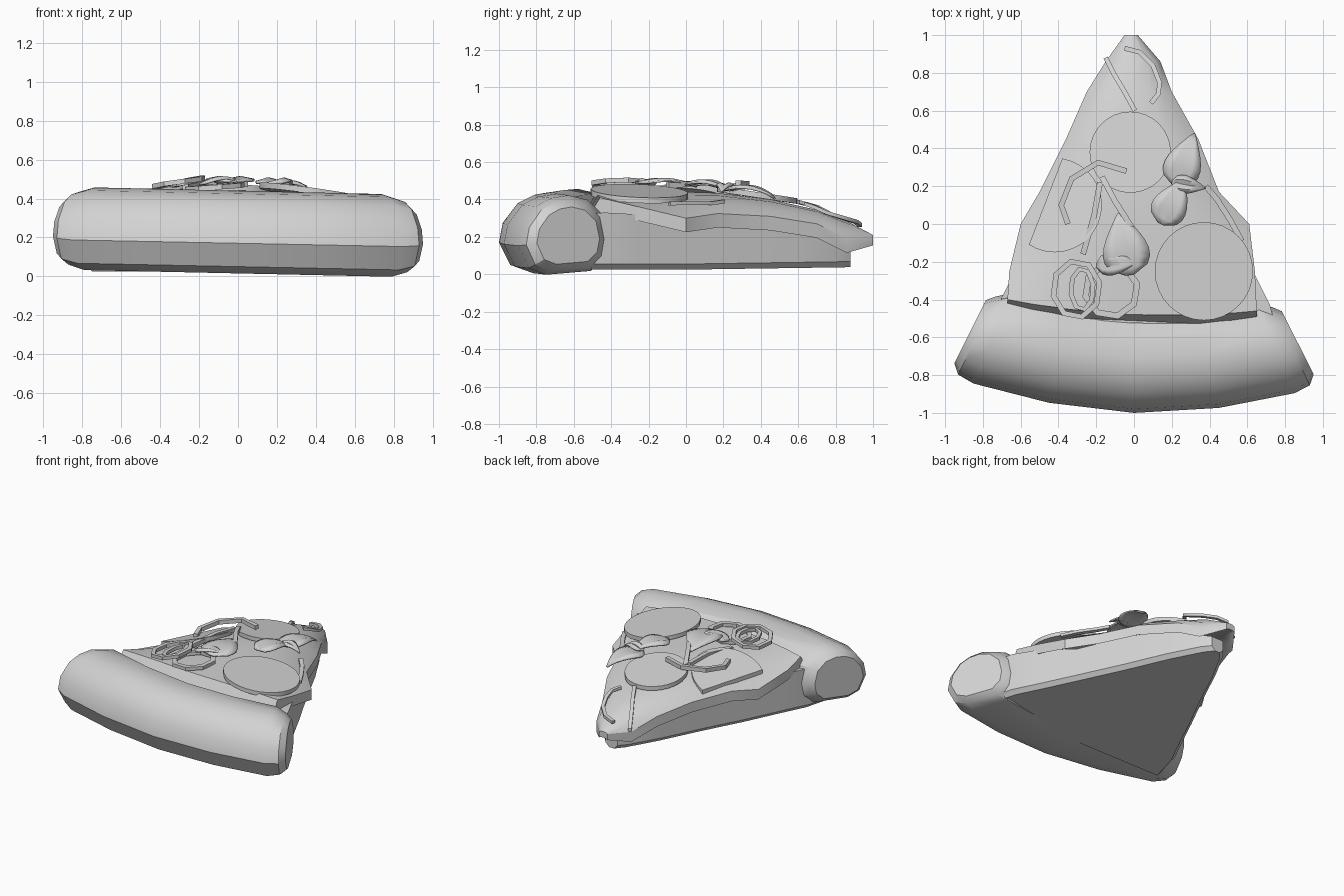
import bpy, bmesh, math
from mathutils import Vector

if "Cube" in bpy.data.objects:
    bpy.data.objects.remove(bpy.data.objects["Cube"], do_unlink=True)

grey = bpy.data.materials.new("plain grey")
grey.use_nodes = True
grey.diffuse_color = (0.65, 0.65, 0.65, 1)
grey.node_tree.nodes["Principled BSDF"].inputs["Base Color"].default_value = grey.diffuse_color


def finish(name, bm, angle=35):
    bmesh.ops.recalc_face_normals(bm, faces=bm.faces)
    mesh = bpy.data.meshes.new(name)
    bm.to_mesh(mesh)
    bm.free()
    mesh.materials.append(grey)
    obj = bpy.data.objects.new(name, mesh)
    bpy.context.collection.objects.link(obj)
    bpy.ops.object.select_all(action='DESELECT')
    obj.select_set(True)
    bpy.context.view_layer.objects.active = obj
    bpy.ops.object.shade_smooth_by_angle(angle=math.radians(angle))
    return obj


def loft(name, rings, closed=False, angle=35):
    """Join equal point loops into a solid; closed joins last to first."""
    bm = bmesh.new()
    loops = [[bm.verts.new(p) for p in ring] for ring in rings]
    n = len(loops[0])
    pairs = list(zip(loops, loops[1:]))
    if closed:
        pairs.append((loops[-1], loops[0]))
    else:
        bm.faces.new(loops[0])
        bm.faces.new(loops[-1])
    for a, b in pairs:
        for i in range(n):
            j = (i + 1) % n
            bm.faces.new((a[i], a[j], b[j], b[i]))
    return finish(name, bm, angle)


# Crust: rounded section swept along a bowed front, fanned and shrunken at the ends
section = [(0, .165), (.02, .27), (.1, .375), (.19, .42), (.29, .435), (.4, .41),
           (.49, .33), (.52, .2), (.5, .1), (.42, .03), (.16, .01), (.06, .045)]
half = [(.45, -.96, 1), (.85, -.87, 1), (.945, -.855, .88), (.985, -.835, .72)]
stations = [(-x, y, s) for x, y, s in reversed(half)] + [(0, -1, 1)] + half
rings = []
for x, y, s in stations:
    a = math.radians(27 * x)
    ring = []
    for d, z in section:
        d = .27 + (d - .27) * s
        ring.append((x - d * math.sin(a), y - .03 * x + d * math.cos(a),
                     .225 + (z - .22) * s - .02 * x))
    rings.append(ring)
loft("crust", rings, angle=28)

# Bread: tapering slab with a bevelled underside
rings = []
for y, w, top in [(-.65, .78, .32), (-.43, .72, .33), (-.25, .63, .32), (0, .51, .26),
                  (.3, .36, .27), (.6, .22, .25), (.82, .1, .16), (.88, .05, .14)]:
    z = .025 + .015 * max(y, 0)
    rings.append([(-w + .03, y, z), (w - .03, y, z), (w, y, z + .03),
                  (w, y, top), (-w, y, top), (-w, y, z + .03)])
loft("bread_base", rings, angle=28)

# Cheese: domed sheet; rows are y, left, right, rim height, middle height
rows = [(-.48, -.67, .65, .41, .435), (-.25, -.66, .64, .36, .44), (0, -.6, .61, .3, .44),
        (.17, -.5, .45, .325, .435), (.45, -.36, .34, .31, .40), (.7, -.25, .2, .27, .345),
        (.86, -.15, .14, .19, .285), (1, -.05, .02, .2, .21)]


def dome(u, rim, mid):
    return rim + (mid - rim) * (1 - abs(u) ** 3)


def surface(x, y):
    y = min(max(y, rows[0][0]), .99)
    for a, b in zip(rows, rows[1:]):
        if y <= b[0]:
            t = (y - a[0]) / (b[0] - a[0])
            _, left, right, rim, mid = [p + (q - p) * t for p, q in zip(a, b)]
            u = (2 * x - left - right) / (right - left)
            return dome(max(-1, min(1, u)), rim, mid)


steps = [-1, -.8, -.5, 0, .5, .8, 1]
rings = []
for k, (y, left, right, rim, mid) in enumerate(rows):
    top, low = [], []
    for u in steps:
        x = (left + right) / 2 + u * (right - left) / 2
        bend = .05 * u * u - .03 * u if k == 0 else 0
        z = dome(u, rim, mid)
        top.append((x, y + bend, z))
        drop = .045 if k == len(rows) - 1 else .075
        low.append((x, y + bend - (.045 if k == 0 else 0), z - drop))
    rings.append(top + low[::-1])
loft("cheese", rings, angle=30)


# Sausage discs: tilted to rest on the cheese, optionally trimmed by a line
def disc(name, cx, cy, r, lift, trim=None):
    k = .7 * r
    gx = (surface(cx + k, cy) - surface(cx - k, cy)) / (2 * k)
    gy = (surface(cx, cy + k) - surface(cx, cy - k)) / (2 * k)
    z = surface(cx, cy) + lift
    bm = bmesh.new()
    bmesh.ops.create_cone(bm, cap_ends=True, segments=32, radius1=r, radius2=r, depth=.03)
    for v in bm.verts:
        v.co.z += z + gx * v.co.x + gy * v.co.y - .015
        v.co.x += cx
        v.co.y += cy
    if trim:
        point, normal = trim
        cut = bmesh.ops.bisect_plane(bm, geom=bm.verts[:] + bm.edges[:] + bm.faces[:],
                                     plane_co=point, plane_no=normal, clear_outer=True)
        edges = [e for e in cut["geom_cut"] if isinstance(e, bmesh.types.BMEdge)]
        bmesh.ops.edgeloop_fill(bm, edges=edges)
    finish(name, bm)


disc("sausage_right", .37, -.25, .26, .022)
disc("sausage_back", -.02, .38, .215, .03)
disc("sausage_left", -.42, .1, .25, .018, ((-.475, .1, 0), (-.93, .36, 0)))


# Vegetable strips: rectangular section along a path resting on the cheese
def strip(name, path, lifts, width=.03, height=.03, closed=False):
    pts = [Vector((x, y, surface(x, y) + h)) for (x, y), h in zip(path, lifts)]
    n = len(pts)
    rings = []
    for i, p in enumerate(pts):
        a = pts[i - 1] if closed or i else p
        b = pts[(i + 1) % n] if closed or i < n - 1 else p
        side = Vector((a.y - b.y, b.x - a.x, 0)).normalized() * width / 2
        up = Vector((0, 0, height))
        rings.append([p - side, p + side, p + side + up, p - side + up])
    loft(name, rings, closed)


strip("onion_hook", [(-.35, 0), (-.385, .1), (-.33, .24), (-.19, .325), (-.04, .28)],
      [.02, .04, .06, .06, .05])
strip("onion_arc", [(-.05, .93), (.03, .91), (.1, .84), (.135, .75), (.13, .69), (.09, .64)],
      [.01, .015, .03, .03, .025, .015], .025, .02)
strip("strip_tip", [(-.15, .88), (-.11, .8), (-.05, .7), (.005, .6)],
      [.01, .005, .005, .01], .025, .02)
strip("strip_right", [(.38, .2), (.44, .13), (.51, .02), (.57, -.09)],
      [.02, .02, .02, .02], .03, .02)
strip("strip_middle", [(-.17, .25), (-.1, .12), (.04, -.1)], [.02, .04, .02])
strip("strip_left", [(-.18, .22), (-.21, .05), (-.27, -.16)], [.02, .03, .01])


# Pepper rings: flat octagons, tilted up towards the middle
def pepper(name, cx, cy, rx, ry, base, tilt, width):
    spin = [math.tau * (i + .3) / 8 for i in range(8)]
    path = [(cx + rx * math.cos(a), cy + ry * math.sin(a)) for a in spin]
    strip(name, path, [base + tilt * math.cos(a) for a in spin], width, .025, True)


pepper("pepper_ring_outer", -.305, -.345, .125, .15, .04, .015, .03)
pepper("pepper_ring_inner", -.275, -.345, .06, .11, .035, .01, .025)
pepper("pepper_ring_back", -.12, -.35, .14, .14, .01, .01, .035)


# Basil leaves: pointed, creased along the middle and curled at the tip
def leaf(name, start, end, width, lift, rise):
    a, b = Vector(start), Vector(end)
    side = Vector((a.y - b.y, b.x - a.x)).normalized() * width / 2
    bm = bmesh.new()
    grid = []
    for i in range(9):
        t = i / 8
        w = math.sin(math.pi * (.06 + .92 * t ** .65))
        line = []
        for s in (-1, -.5, 0, .5, 1):
            p = a.lerp(b, t) + side * s * w
            z = lift + rise * t + .03 * math.sin(math.pi * t) - .025 * w * abs(abs(s) - .5)
            line.append(bm.verts.new((p.x, p.y, surface(*a.lerp(b, t)) + z)))
        grid.append(line)
    for r, q in zip(grid, grid[1:]):
        for j in range(4):
            bm.faces.new((r[j], r[j + 1], q[j + 1], q[j]))
    obj = finish(name, bm, 50)
    solid = obj.modifiers.new("thickness", 'SOLIDIFY')
    solid.thickness = .01


leaf("basil_back", (.22, .2), (.32, .48), .2, .04, .06)
leaf("basil_front", (.14, 0), (.27, .24), .19, .045, .01)
leaf("basil_side", (.2, .22), (.38, .19), .1, .05, .03)
leaf("basil_middle", (-.02, -.27), (-.08, .06), .25, .055, -.02)
leaf("basil_middle_under", (-.2, -.22), (.02, -.2), .12, .04, .01)
